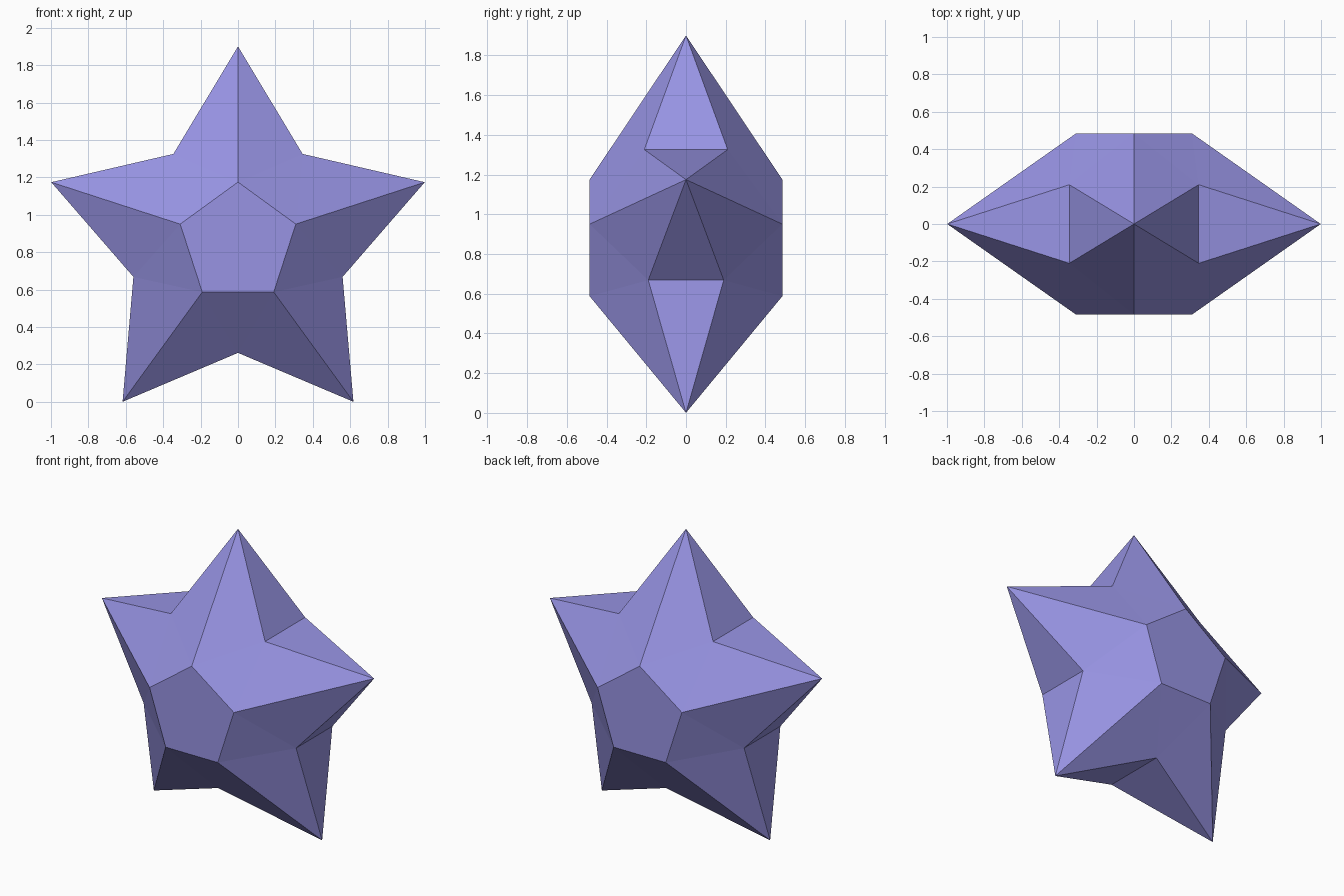
import bpy, bmesh, math

if "Cube" in bpy.data.objects:
    bpy.data.objects.remove(bpy.data.objects["Cube"])

CENTRE_Z = 0.85
TIP_R, NOTCH_R, FACET_R = 1.05, 0.588, 0.325
FACET_Y = 0.485
NOTCH_Y = [0.21, 0.19, 0.21, 0.19, 0.21]  # half depth, clockwise from upper right

bm = bmesh.new()


def ring_point(radius, degrees, y):
    a = math.radians(degrees)
    return bm.verts.new((radius * math.sin(a), y, CENTRE_Z + radius * math.cos(a)))


# Five shared tips on the middle plane, with facet corners and notch points on both sides
tips = [ring_point(TIP_R, 72 * i, 0) for i in range(5)]
facet = {s: [ring_point(FACET_R, 72 * i, s * FACET_Y) for i in range(5)] for s in (-1, 1)}
notch = {s: [ring_point(NOTCH_R, 72 * i + 36, s * NOTCH_Y[i]) for i in range(5)] for s in (-1, 1)}

for s in (-1, 1):
    # Flat pentagon in the middle
    bm.faces.new(facet[s])
    # Sloping faces between neighbouring arms
    for i in range(5):
        j = (i + 1) % 5
        n = notch[s][i]
        bm.faces.new((facet[s][i], tips[i], n))
        bm.faces.new((facet[s][i], n, facet[s][j]))
        bm.faces.new((facet[s][j], n, tips[j]))

# Outer edges of the arms
for i in range(5):
    for tip in (tips[i], tips[(i + 1) % 5]):
        bm.faces.new((tip, notch[-1][i], notch[1][i]))

bmesh.ops.recalc_face_normals(bm, faces=bm.faces)

mesh = bpy.data.meshes.new("star")
bm.to_mesh(mesh)
bm.free()
star = bpy.data.objects.new("star", mesh)
bpy.context.collection.objects.link(star)

# Lavender colour
lavender = bpy.data.materials.new("lavender")
lavender.diffuse_color = (0.314, 0.296, 0.775, 1)
lavender.use_nodes = True
lavender.node_tree.nodes["Principled BSDF"].inputs["Base Color"].default_value = lavender.diffuse_color
mesh.materials.append(lavender)
